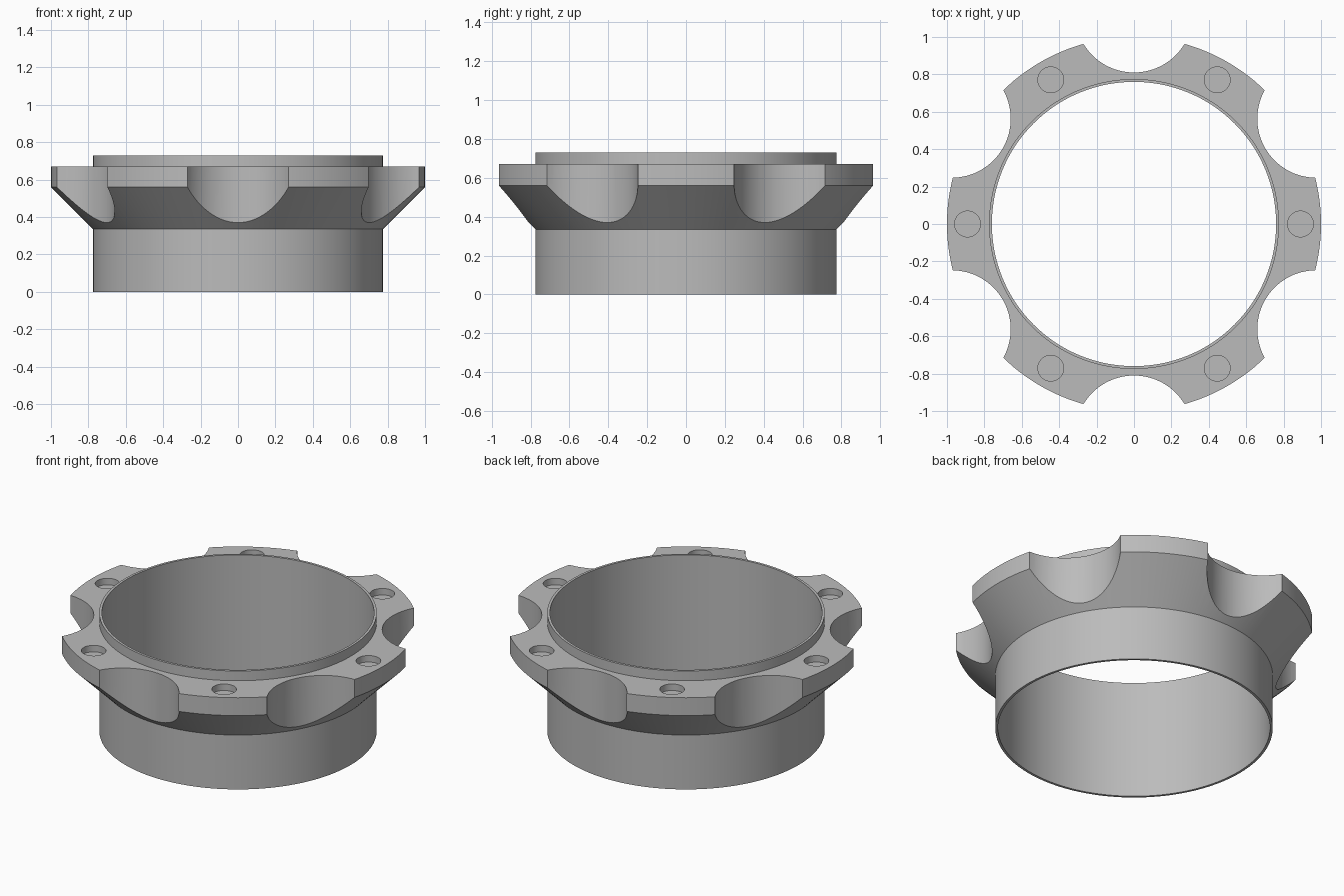
import bpy, bmesh, math

if "Cube" in bpy.data.objects:
    bpy.data.objects.remove(bpy.data.objects["Cube"])

grey = bpy.data.materials.new("grey")
grey.diffuse_color = (0.5, 0.5, 0.5, 1)
grey.use_nodes = True
grey.node_tree.nodes["Principled BSDF"].inputs["Base Color"].default_value = grey.diffuse_color


def revolve(name, profile, steps):
    """Closed (radius, z) profile turned around the z axis."""
    bm = bmesh.new()
    rings = []
    for i in range(steps):
        a = 2 * math.pi * i / steps
        rings.append([bm.verts.new((r * math.cos(a), r * math.sin(a), z)) for r, z in profile])
    n = len(profile)
    for i in range(steps):
        p, q = rings[i], rings[(i + 1) % steps]
        for j in range(n):
            k = (j + 1) % n
            bm.faces.new((p[j], q[j], q[k], p[k]))
    bmesh.ops.recalc_face_normals(bm, faces=bm.faces)
    mesh = bpy.data.meshes.new(name)
    bm.to_mesh(mesh)
    bm.free()
    obj = bpy.data.objects.new(name, mesh)
    bpy.context.collection.objects.link(obj)
    mesh.materials.append(grey)
    return obj


def cut(target, name, radius, distance, angle, z0, z1, sides):
    """Drill a vertical cylinder out of the target at a polar position."""
    bpy.ops.mesh.primitive_cylinder_add(
        vertices=sides, radius=radius, depth=z1 - z0, rotation=(0, 0, angle),
        location=(distance * math.cos(angle), distance * math.sin(angle), (z0 + z1) / 2))
    cutter = bpy.context.object
    cutter.name = name
    cutter.hide_render = True
    cutter.data.materials.append(grey)
    bpy.context.view_layer.objects.active = target
    mod = target.modifiers.new(name, 'BOOLEAN')
    mod.operation = 'DIFFERENCE'
    mod.solver = 'EXACT'
    mod.object = cutter
    bpy.ops.object.modifier_apply(modifier=mod.name)
    bpy.data.objects.remove(cutter)


# Thin sleeve with a chamfered flange near the top
ring = revolve("flanged_ring", [
    (0.76, 0), (0.775, 0), (0.775, 0.335), (1.0, 0.56),
    (1.0, 0.67), (0.775, 0.67), (0.775, 0.73), (0.76, 0.73)], 144)

# Six finger scallops with six blind bolt holes between them
for i in range(6):
    a = i * math.pi / 3
    cut(ring, "scallop_cutter", 0.315, 1.125, a + math.pi / 6, 0.2, 0.9, 96)
    cut(ring, "hole_cutter", 0.069, 0.89, a, 0.63, 0.8, 40)

bpy.ops.object.select_all(action='DESELECT')
ring.select_set(True)
bpy.context.view_layer.objects.active = ring
bpy.ops.object.shade_smooth_by_angle(angle=math.radians(30))
